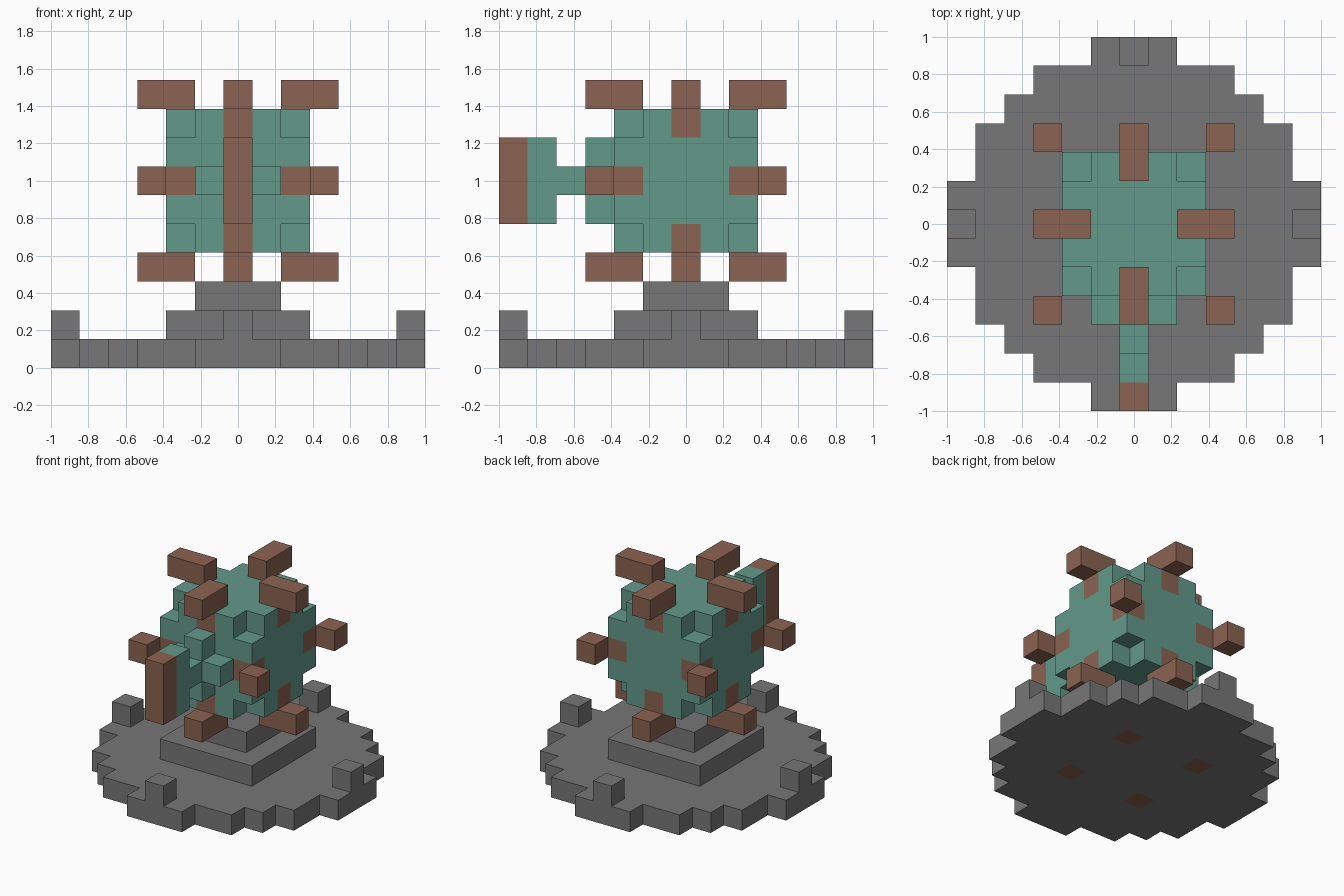
import bpy
import bmesh
from itertools import product
from mathutils import Vector

if "Cube" in bpy.data.objects:
    bpy.data.objects.remove(bpy.data.objects["Cube"])

U = 2 / 13      # edge of one block; the grid is centred on x and y
MID = 6         # layer through the middle of the body


def material(name, rgb):
    m = bpy.data.materials.new(name)
    m.use_nodes = True
    m.diffuse_color = (*rgb, 1)
    bsdf = next(n for n in m.node_tree.nodes if n.type == 'BSDF_PRINCIPLED')
    bsdf.inputs["Base Color"].default_value = (*rgb, 1)
    bsdf.inputs["Roughness"].default_value = 0.9
    return m


grey = material("stone grey", (0.184, 0.184, 0.184))
green = material("sea green", (0.124, 0.32, 0.255))
brown = material("rust brown", (0.256, 0.126, 0.084))


def blocks(name, cells, main, accent=None, is_accent=lambda c: False):
    """Join grid cells into one shell, with flat regions merged."""
    cells = set(cells)
    bm = bmesh.new()
    verts = {}

    def corner(p):
        key = tuple(round(2 * v) for v in p)
        if key not in verts:
            verts[key] = bm.verts.new(Vector(p) * U)
        return verts[key]

    for c in sorted(cells):
        centre = Vector(c) + Vector((0, 0, 0.5))
        for axis, sign in product(range(3), (-1, 1)):
            n = [0, 0, 0]
            n[axis] = sign
            if tuple(a + b for a, b in zip(c, n)) in cells:
                continue
            n = Vector(n)
            u = Vector([float(k == (axis + 1) % 3) for k in range(3)])
            v = n.cross(u)
            f = bm.faces.new([corner(centre + (n + a * u + b * v) / 2)
                              for a, b in ((-1, -1), (1, -1), (1, 1), (-1, 1))])
            f.material_index = int(is_accent(c))
    bmesh.ops.dissolve_limit(bm, angle_limit=0.01, verts=bm.verts,
                             edges=bm.edges, delimit={'MATERIAL'})
    mesh = bpy.data.meshes.new(name)
    bm.to_mesh(mesh)
    bm.free()
    for m in (main, accent):
        if m:
            mesh.materials.append(m)
    obj = bpy.data.objects.new(name, mesh)
    bpy.context.collection.objects.link(obj)


def square(r, z):
    return [(x, y, z) for x, y in product(range(-r, r + 1), repeat=2)]


# Stepped round base, with four brown blocks flush in its underside
half_width = [6, 6, 5, 5, 4, 3, 1]
blocks("base_disc",
       [(x, y, 0) for x, y, _ in square(6, 0) if abs(x) <= half_width[abs(y)]],
       grey, brown, lambda c: abs(c[0]) == abs(c[1]) == 2)

# Plinth steps and the four rim posts
blocks("plinth", square(2, 1) + square(1, 2), grey)
sides = {"left": (1, 0), "right": (-1, 0), "back": (0, 1), "front": (0, -1)}
for side, (dx, dy) in sides.items():
    blocks(f"rim_post_{side}", [(6 * dx, 6 * dy, 1)], grey)

# Body: a cube without its corners, brown in the middle of each edge
body = [(x, y, z) for z in range(MID - 2, MID + 3) for x, y, _ in square(2, z)
        if not abs(x) == abs(y) == abs(z - MID) == 2]
blocks("body", body, green, brown,
       lambda c: sorted((abs(c[0]), abs(c[1]), abs(c[2] - MID))) == [0, 2, 2])

# Bars above and below the body
for level, z in (("upper", MID + 3), ("lower", MID - 3)):
    for side, (dx, dy) in sides.items():
        blocks(f"{level}_spike_{side}",
               [(r * dx, r * dy, z) for r in (2, 3)], brown)

# Single blocks off the upright edges
for x, y in product((-3, 3), repeat=2):
    blocks(f"corner_spike_{'front' if y < 0 else 'back'}_{'left' if x > 0 else 'right'}",
           [(x, y, MID)], brown)

# Front snout: cross mount, neck and upright plate with a brown face
blocks("snout_mount", [(0, -3, MID + d) for d in (-1, 0, 1)]
       + [(-1, -3, MID), (1, -3, MID)], green)
blocks("snout", [(0, -4, MID)]
       + [(0, y, MID + d) for y in (-5, -6) for d in (-1, 0, 1)],
       green, brown, lambda c: c[1] == -6)
